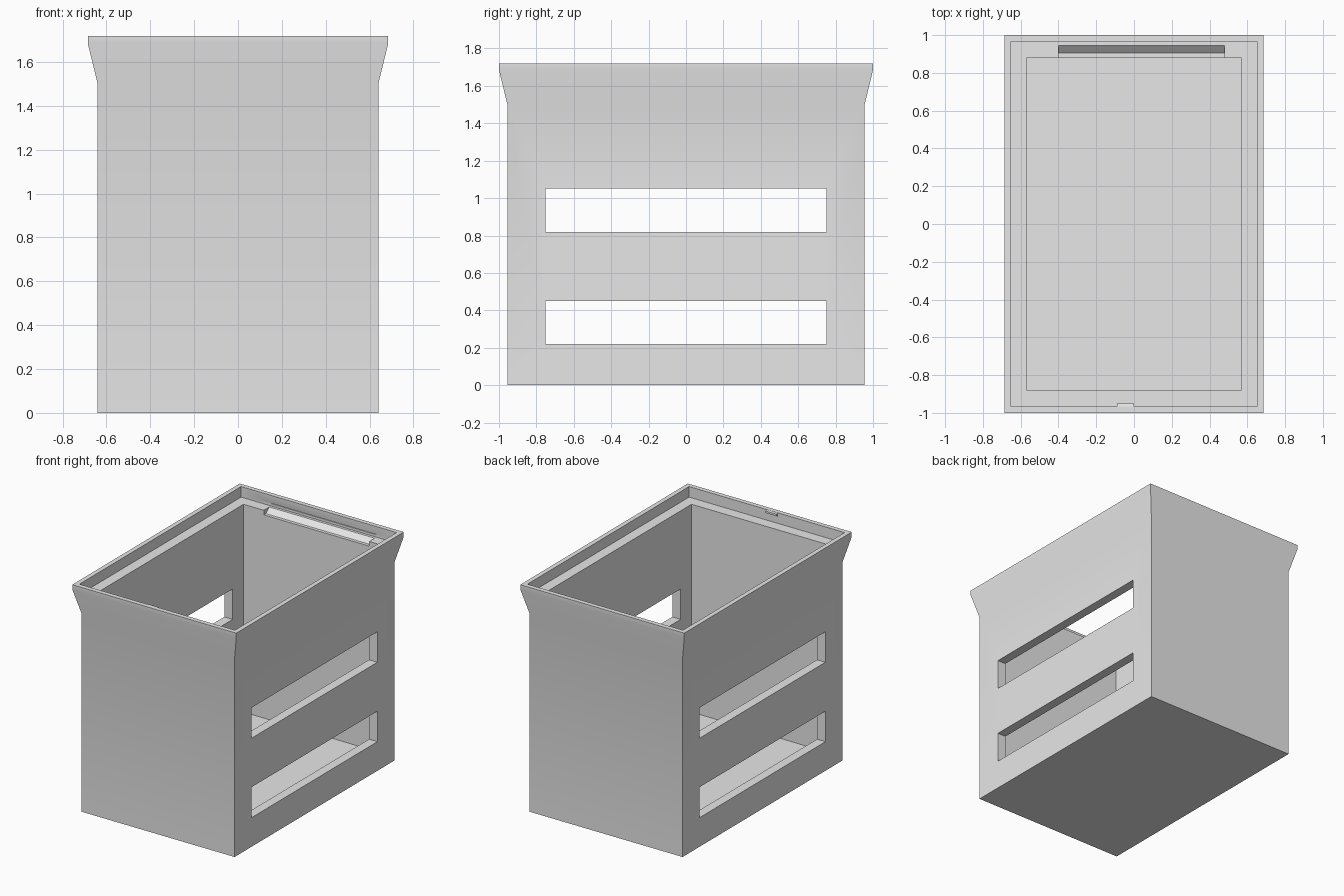
import bpy, bmesh

if "Cube" in bpy.data.objects:
    bpy.data.objects.remove(bpy.data.objects["Cube"], do_unlink=True)

grey = bpy.data.materials.new("plain grey")
grey.use_nodes = True
grey.diffuse_color = (0.8, 0.8, 0.8, 1)
grey.node_tree.nodes["Principled BSDF"].inputs["Base Color"].default_value = grey.diffuse_color


def make_object(name, bm):
    bmesh.ops.recalc_face_normals(bm, faces=bm.faces[:])
    mesh = bpy.data.meshes.new(name)
    bm.to_mesh(mesh)
    bm.free()
    mesh.materials.append(grey)
    obj = bpy.data.objects.new(name, mesh)
    bpy.context.collection.objects.link(obj)
    return obj


def box(name, x, y, z):
    bm = bmesh.new()
    bmesh.ops.create_cube(bm, size=1)
    for v in bm.verts:
        v.co = [r[0] if c < 0 else r[1] for c, r in zip(v.co, (x, y, z))]
    return make_object(name, bm)


def prism(name, x0, x1, profile):
    """Extrude a y-z profile along x."""
    bm = bmesh.new()
    face = bm.faces.new([bm.verts.new((x0, y, z)) for y, z in profile])
    out = bmesh.ops.extrude_face_region(bm, geom=[face])["geom"]
    bmesh.ops.translate(bm, vec=(x1 - x0, 0, 0),
                        verts=[g for g in out if isinstance(g, bmesh.types.BMVert)])
    return make_object(name, bm)


def cut(target, cutter):
    cutter.hide_render = True
    mod = target.modifiers.new("cut", "BOOLEAN")
    mod.operation, mod.solver, mod.object = "DIFFERENCE", "EXACT", cutter
    bpy.context.view_layer.objects.active = target
    bpy.ops.object.modifier_apply(modifier=mod.name)
    bpy.data.objects.remove(cutter, do_unlink=True)


# Bin body: rectangular rings from the base, up over the flared rim,
# down to the lid ledge and into the cavity (half width, half depth, height)
rings = [(0.64, 0.955, 0), (0.64, 0.955, 1.5), (0.685, 1, 1.685), (0.685, 1, 1.72),
         (0.65, 0.965, 1.72), (0.65, 0.965, 1.64), (0.57, 0.88, 1.64), (0.57, 0.88, 0.07)]
bm = bmesh.new()
loops = [[bm.verts.new((sx * w, sy * d, z)) for sx, sy in ((-1, -1), (1, -1), (1, 1), (-1, 1))]
         for w, d, z in rings]
for low, high in zip(loops, loops[1:]):
    for i in range(4):
        j = (i + 1) % 4
        bm.faces.new((low[i], low[j], high[j], high[i]))
bm.faces.new(loops[0])
bm.faces.new(loops[-1])
body = make_object("bin_body", bm)

# Two slots through both side walls
for bottom in (0.22, 0.82):
    cut(body, box("slot_cutter", (-1, 1), (-0.75, 0.75), (bottom, bottom + 0.23)))

# Sloped hinge notch in the back ledge
cut(body, prism("notch_cutter", -0.4, 0.48,
                [(0.85, 1.605), (0.905, 1.605), (0.967, 1.66), (0.96, 1.68), (0.85, 1.68)]))

# Small latch tab on the inside of the front rim
tab = prism("latch_tab", -0.09, 0, [(-0.97, 1.69), (-0.95, 1.7), (-0.95, 1.715), (-0.97, 1.72)])

# Soft flare, crisp corners
bpy.ops.object.select_all(action="DESELECT")
body.select_set(True)
bpy.context.view_layer.objects.active = body
bpy.ops.object.shade_smooth_by_angle(angle=0.52)
